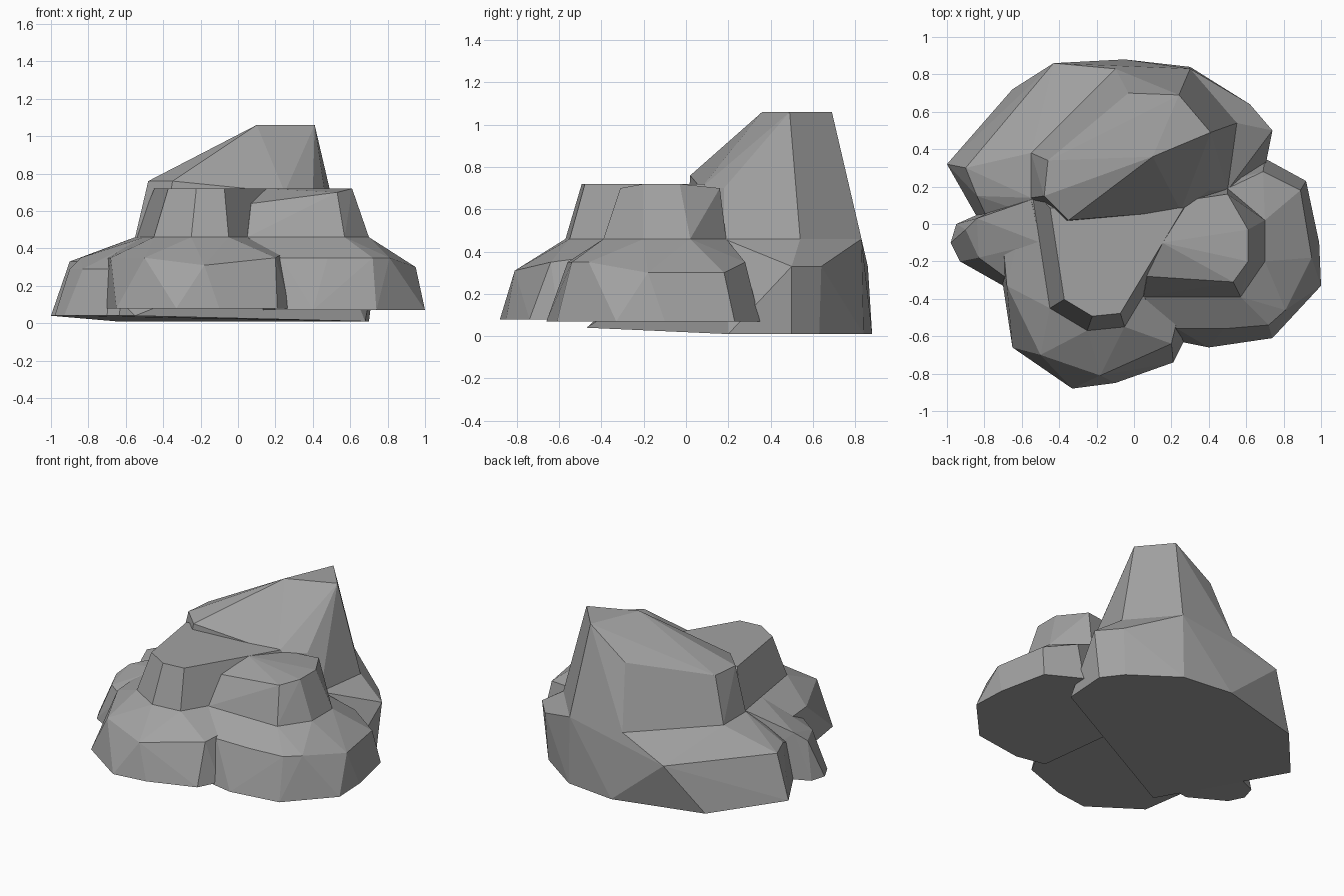
import bpy
import bmesh
import math

cube = bpy.data.objects.get("Cube")
if cube:
    bpy.data.objects.remove(cube, do_unlink=True)

grey = (.36, .36, .36, 1)
stone = bpy.data.materials.new("grey stone")
stone.use_nodes = True
stone.diffuse_color = grey
stone.node_tree.nodes["Principled BSDF"].inputs["Base Color"].default_value = grey


def ring(height, outline, spread=1):
    """Outline raised to a height and drawn in towards its own middle."""
    middle_x = sum(x for x, y in outline) / len(outline)
    middle_y = sum(y for x, y in outline) / len(outline)
    return [(middle_x + (x - middle_x) * spread,
             middle_y + (y - middle_y) * spread, height) for x, y in outline]


def rock(name, *rings):
    """Chiselled convex rock wrapped around its rings, with flat facets."""
    bm = bmesh.new()
    for corners in rings:
        for corner in corners:
            bm.verts.new(corner)
    hull = bmesh.ops.convex_hull(bm, input=bm.verts[:])
    loose = {item for item in hull["geom_interior"] + hull["geom_unused"]
             if isinstance(item, bmesh.types.BMVert)}
    bmesh.ops.delete(bm, geom=list(loose), context='VERTS')
    bmesh.ops.dissolve_limit(bm, angle_limit=math.radians(4),
                             verts=bm.verts[:], edges=bm.edges[:])
    bmesh.ops.recalc_face_normals(bm, faces=bm.faces[:])
    mesh = bpy.data.meshes.new(name)
    bm.to_mesh(mesh)
    bm.free()
    mesh.materials.append(stone)
    obj = bpy.data.objects.new(name, mesh)
    bpy.context.collection.objects.link(obj)


# Ledges share one height, and each carries a narrower block
ledge_top = .46
block_top = .72

# Rear: broad ledge and leaning spire
spire_foot = [(-.55, .14), (-.55, .38), (-.1, .83), (.3, .83),
              (.55, .54), (.5, .18), (-.4, 0)]
rear_foot = [(-.65, .72), (-.05, .88), (.3, .84), (.6, .63),
             (.7, .5), (.68, .2), (.4, .05)]
rear_shoulder = [(-.43, .86), (-.9, .3), (-.84, .15),
                 (.62, .64), (.74, .5)]
rock("rear_ledge",
     ring(.01, rear_foot),
     ring(.04, [(-1, .32), (-.55, -.47)]),
     ring(.33, rear_shoulder),
     ring(ledge_top, spire_foot))
rock("rear_spire",
     ring(ledge_top, spire_foot),
     ring(.7, [(.4, .18), (.25, .07)]),
     ring(.76, [(-.46, .34), (-.48, .15), (-.35, .02)]),
     ring(.87, [(-.03, .7)]),
     ring(1.06, [(.1, .36), (.41, .49), (.24, .69)]))

# Front: ledge and flat-topped block
block_foot = [(-.55, .2), (-.45, -.45), (-.25, -.57),
              (-.05, -.55), (.05, -.4), (.4, .2)]
front_foot = [(-.72, -.2), (-.65, -.66), (-.33, -.88), (-.1, -.85),
              (.21, -.74), (.28, -.6), (.2, 0), (-.6, 0)]
front_shoulder = [(-.7, -.1), (-.68, -.33), (-.5, -.7), (-.36, -.73),
                  (.2, -.64)]
rock("front_ledge",
     ring(.08, front_foot),
     ring(.31, [(-.18, -.81)]),
     ring(.35, front_shoulder),
     ring(ledge_top, block_foot))
rock("front_block",
     ring(ledge_top, block_foot),
     ring(block_top, block_foot, .75))

# Left: ledge and a block whose top dips towards the front block
block_foot = [(.05, -.39), (.57, -.39), (.7, -.2),
              (.7, .02), (.5, .19), (0, .1)]
left_foot = [(.2, -.62), (.4, -.66), (.74, -.61), (1, -.33),
             (.99, -.1), (.92, .23), (.7, .35), (.1, .2)]
left_shoulder = [(.23, -.56), (.48, -.56), (.72, -.54), (.81, -.46),
                 (.83, .1), (.69, .28)]
rock("left_ledge",
     ring(.07, left_foot),
     ring(.3, [(.95, -.18), (.89, .18)]),
     ring(.35, left_shoulder),
     ring(ledge_top, block_foot))
rock("left_block",
     ring(ledge_top, block_foot),
     ring(.64, [(.07, -.28)]),
     ring(.7, [(.53, -.31), (.5, .16), (.1, .1)]),
     ring(block_top, [(.61, -.2), (.61, -.03), (.15, -.1)]))

# Right: low stone filling the gap between the ledges
stone_foot = [(-.95, 0), (-.98, -.1), (-.93, -.2), (-.7, -.33),
              (-.5, -.3), (-.5, .2)]
rock("right_stone",
     ring(.04, stone_foot),
     ring(.29, [(-.9, -.03), (-.83, -.18), (-.68, -.29)]),
     ring(.35, [(-.84, .03), (-.7, -.1)]),
     ring(ledge_top, [(-.55, .13), (-.5, -.1)]))
